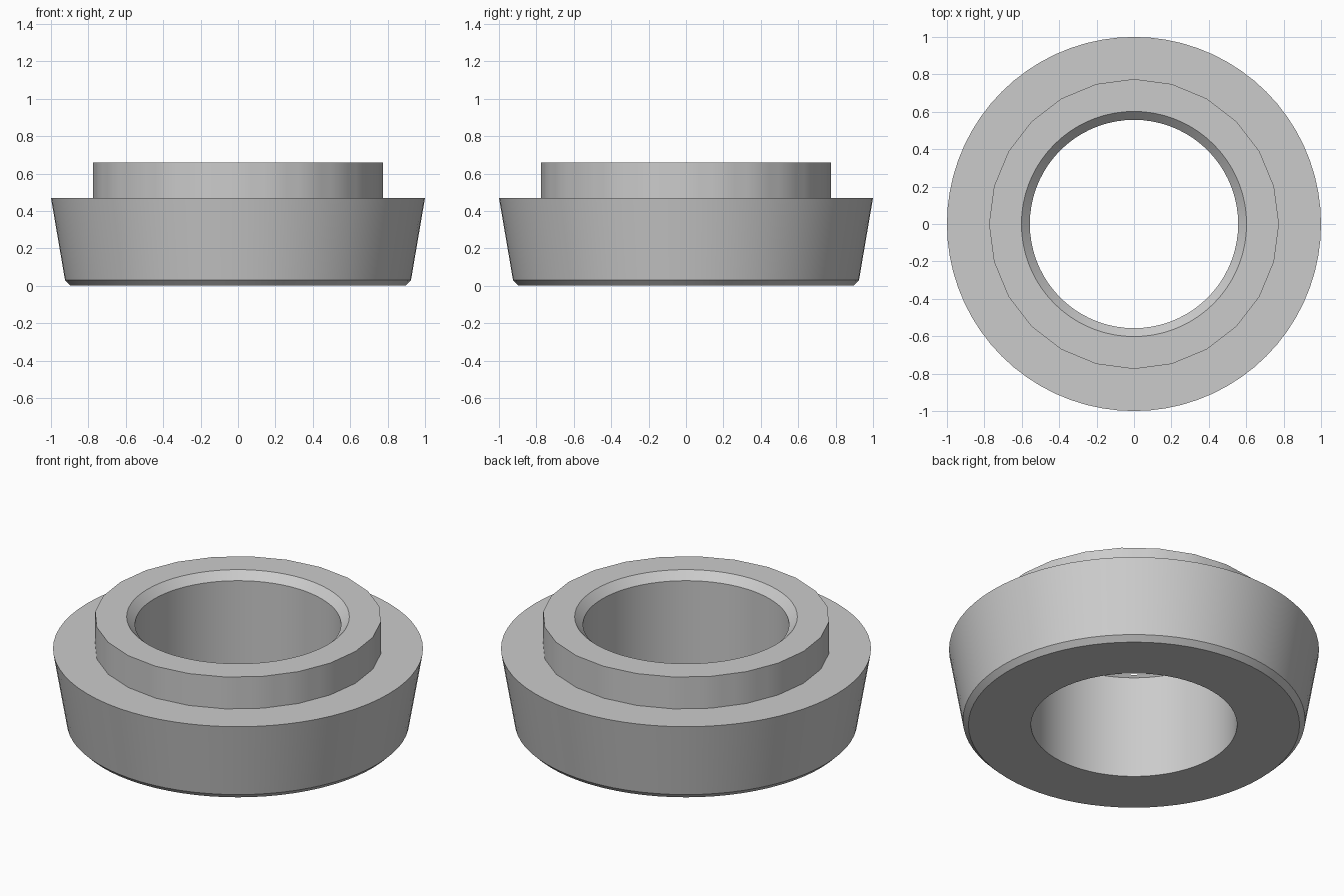
import bpy
import bmesh
from math import cos, sin, pi, radians

cube = bpy.data.objects.get("Cube")
if cube:
    bpy.data.objects.remove(cube, do_unlink=True)

SIDES = 24            # flats on the raised collar
STEPS = SIDES * 3     # round segments, a multiple of the flats

# Cross-section: radius, height, and whether the ring follows the collar flats
PROFILE = [
    (0.557, 0.0, False),    # bore, bottom edge
    (0.895, 0.0, False),    # underside
    (0.925, 0.03, False),   # lower chamfer
    (1.0, 0.47, False),     # tapered wall
    (0.775, 0.47, True),    # shoulder
    (0.775, 0.66, True),    # collar wall
    (0.602, 0.66, False),   # collar top
    (0.557, 0.615, False),  # bore, countersink
]


def ring_point(radius, z, faceted, step):
    angle = 2 * pi * step / STEPS
    if faceted:
        half = pi / SIDES
        radius *= cos(half) / cos(angle % (2 * half) - half)
    return radius * cos(angle), radius * sin(angle), z


# Plain grey metal
grey = bpy.data.materials.new("grey_metal")
grey.use_nodes = True
colour = (0.6, 0.6, 0.6, 1)
grey.diffuse_color = colour
grey.node_tree.nodes["Principled BSDF"].inputs["Base Color"].default_value = colour

# Revolve the closed cross-section into the bushing
bm = bmesh.new()
rings = [[bm.verts.new(ring_point(*p, s)) for s in range(STEPS)] for p in PROFILE]
for a, b in zip(rings, rings[1:] + rings[:1]):
    for s in range(STEPS):
        t = (s + 1) % STEPS
        bm.faces.new((a[s], a[t], b[t], b[s]))
bmesh.ops.recalc_face_normals(bm, faces=bm.faces)

mesh = bpy.data.meshes.new("flanged_bushing")
bm.to_mesh(mesh)
bm.free()
mesh.materials.append(grey)
bushing = bpy.data.objects.new("flanged_bushing", mesh)
bpy.context.collection.objects.link(bushing)

# Smooth round walls, crisp rims
bpy.ops.object.select_all(action="DESELECT")
bushing.select_set(True)
bpy.context.view_layer.objects.active = bushing
bpy.ops.object.shade_smooth_by_angle(angle=radians(30))
